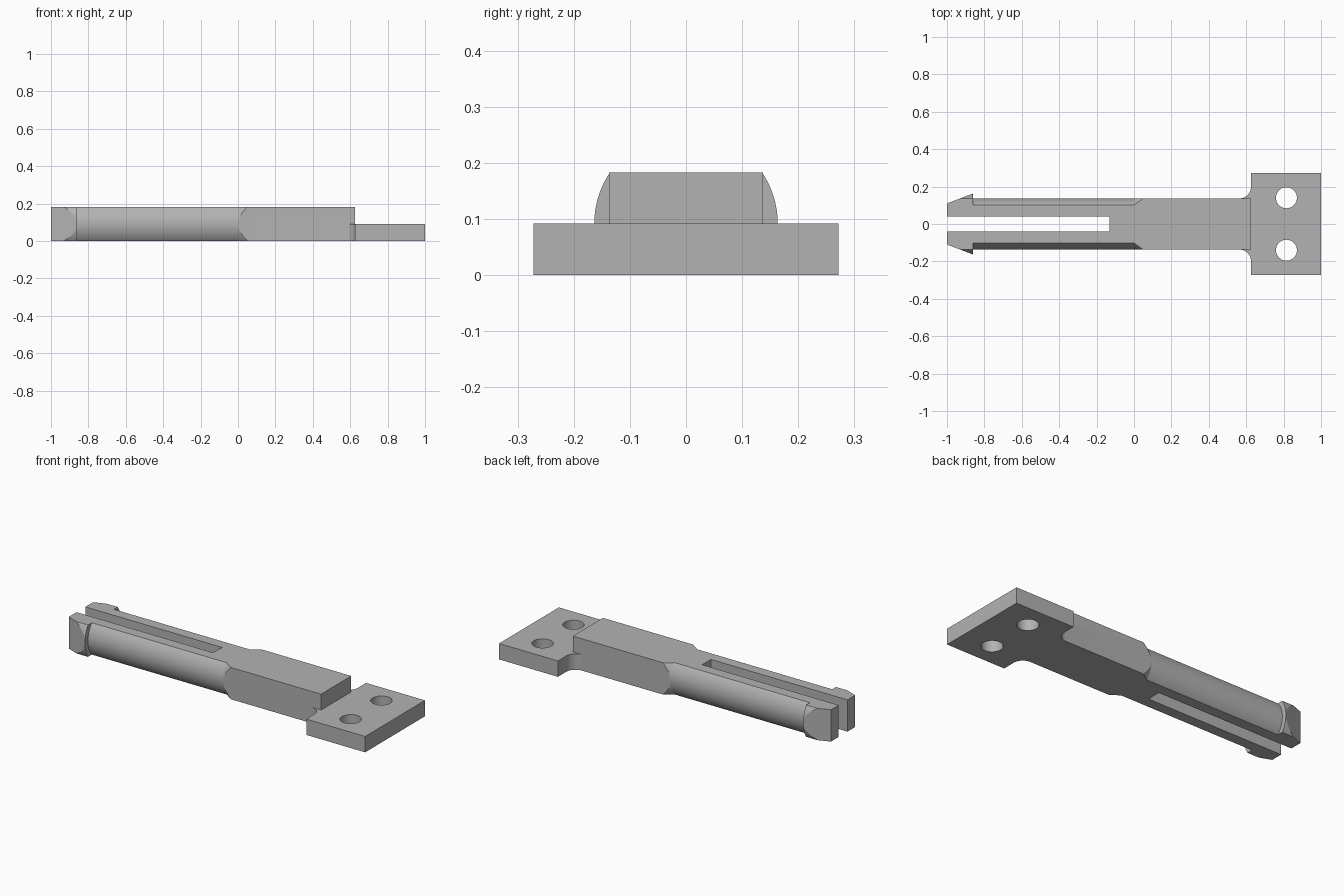
import bpy
import bmesh
from math import cos, sin, pi, radians

HEIGHT = 0.183       # shank thickness
PLATE = 0.0915       # mounting plate thickness, also the shank axis height
HALF = 0.137         # shank half width
NECK = 0.625         # where shank meets plate
FILLET = 0.06

cube = bpy.data.objects.get("Cube")
if cube:
    bpy.data.objects.remove(cube, do_unlink=True)

grey = bpy.data.materials.new("plain grey")
grey.use_nodes = True
grey.diffuse_color = (0.45, 0.45, 0.45, 1)
grey.node_tree.nodes["Principled BSDF"].inputs["Base Color"].default_value = (0.45, 0.45, 0.45, 1)


def finish(name, bm):
    bmesh.ops.recalc_face_normals(bm, faces=bm.faces)
    mesh = bpy.data.meshes.new(name)
    bm.to_mesh(mesh)
    bm.free()
    mesh.materials.append(grey)
    obj = bpy.data.objects.new(name, mesh)
    bpy.context.collection.objects.link(obj)
    return obj


def prism(name, outline, z0, z1):
    """Extrude a flat outline upward."""
    bm = bmesh.new()
    face = bm.faces.new([bm.verts.new((x, y, z0)) for x, y in outline])
    top = bmesh.ops.extrude_face_region(bm, geom=[face])["geom"]
    bmesh.ops.translate(bm, vec=(0, 0, z1 - z0),
                        verts=[v for v in top if isinstance(v, bmesh.types.BMVert)])
    return finish(name, bm)


def spindle(name, profile, z, sides=128):
    """Turn a profile of (x, radius) about the x direction."""
    bm = bmesh.new()
    rings = []
    for x, r in profile:
        angles = [2 * pi * (i + 0.5) / sides for i in range(sides)]
        rings.append([bm.verts.new((x, r * cos(a), z + r * sin(a))) for a in angles])
    for a, b in zip(rings, rings[1:]):
        for i in range(sides):
            j = (i + 1) % sides
            bm.faces.new((a[i], a[j], b[j], b[i]))
    bm.faces.new(rings[0])
    bm.faces.new(rings[-1])
    return finish(name, bm)


def mirrored(half):
    """Complete a half outline across y = 0."""
    return half + [(x, -y) for x, y in reversed(half)]


def combine(target, tool, operation):
    mod = target.modifiers.new(operation.lower(), 'BOOLEAN')
    mod.operation = operation
    mod.solver = 'EXACT'
    mod.object = tool
    tool.hide_render = True
    bpy.context.view_layer.objects.active = target
    bpy.ops.object.modifier_apply(modifier=mod.name)
    bpy.data.objects.remove(tool, do_unlink=True)


# Shank: tapered tip, square neck
clip = prism("snap_clip", mirrored([(-1, 0.11), (-0.8, 0.186), (-0.5, 0.186),
                                    (-0.5, HALF), (NECK, HALF)]), 0, HEIGHT)

# Rounded arms, barbs and the conical run-out into the square neck
turning = spindle("arm_turning", [(-1.1, 0.1635), (-0.86, 0.1635), (-0.86, 0.1365),
                                  (0, 0.1365), (0.053, 0.166), (0.053, 0.4), (0.8, 0.4)], PLATE)
combine(clip, turning, 'INTERSECT')

# Slot between the two arms
slot = prism("slot_cutter", mirrored([(-1.2, 0.04), (-0.13, 0.04)]), -0.1, 0.3)
combine(clip, slot, 'DIFFERENCE')

# Mounting plate with filleted inner corners
arc = [(NECK - FILLET + FILLET * sin(a), HALF + FILLET - FILLET * cos(a))
       for a in (pi / 2 * i / 12 for i in range(13))]
plate = prism("mounting_plate", mirrored(arc + [(NECK, 0.272), (1, 0.272)]), 0, PLATE)
combine(clip, plate, 'UNION')

# Screw holes
for side in (-1, 1):
    ring = [(0.815 + 0.056 * cos(2 * pi * i / 48), side * 0.14 + 0.056 * sin(2 * pi * i / 48))
            for i in range(48)]
    combine(clip, prism("hole_cutter", ring, -0.1, 0.2), 'DIFFERENCE')

# Smooth curves, sharp edges
bpy.ops.object.select_all(action='DESELECT')
clip.select_set(True)
bpy.context.view_layer.objects.active = clip
bpy.ops.object.shade_smooth_by_angle(angle=radians(20))
